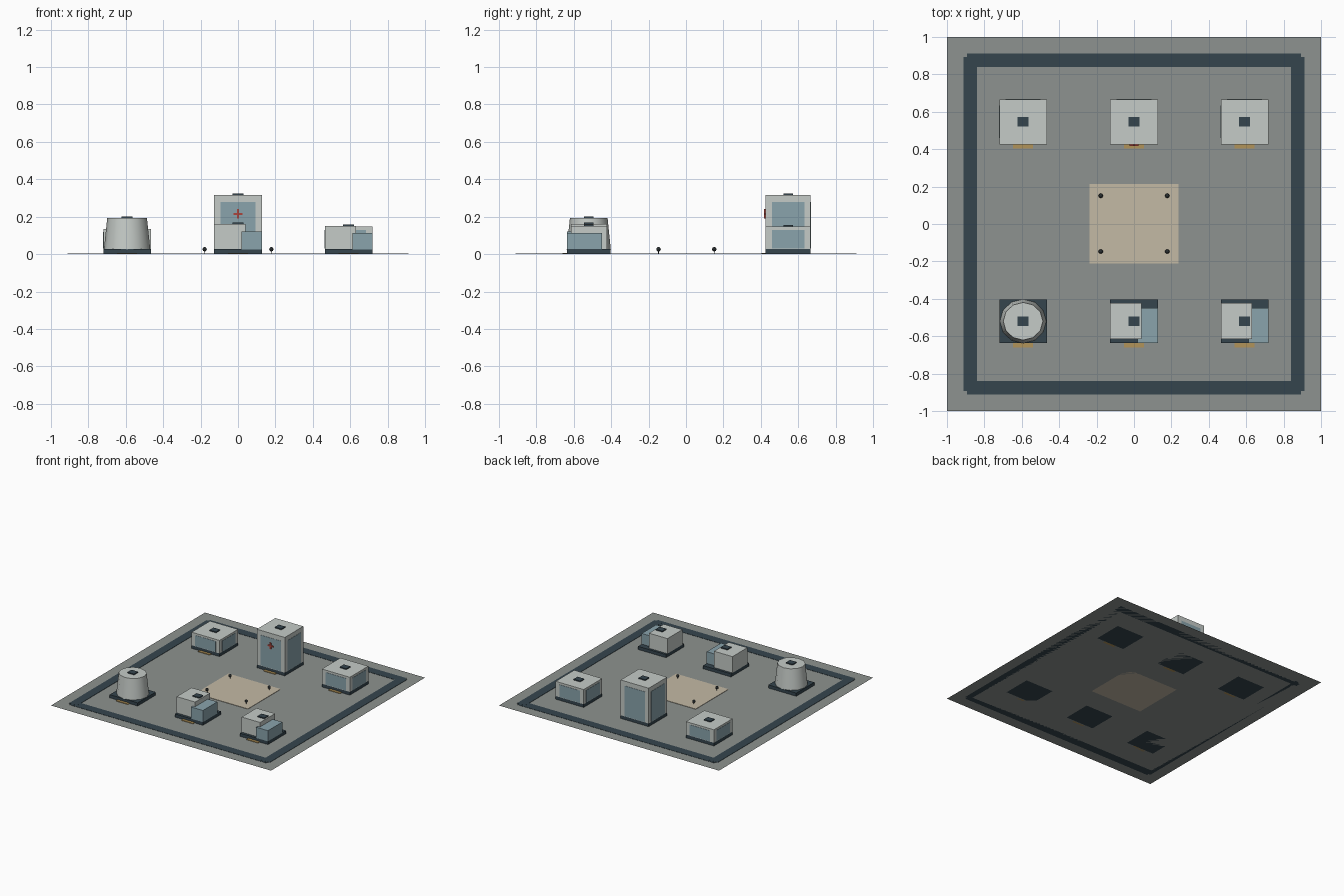
import bpy, bmesh, math
from mathutils import Matrix

if "Cube" in bpy.data.objects:
    bpy.data.objects.remove(bpy.data.objects["Cube"])


def material(name, r, g, b):
    m = bpy.data.materials.new(name)
    m.diffuse_color = [((c / 255) ** 2.2) for c in (r, g, b)] + [1]
    m.use_nodes = True
    m.node_tree.nodes["Principled BSDF"].inputs["Base Color"].default_value = m.diffuse_color
    return m


GROUND = material("ground_grey", 140, 145, 142)
DARK = material("dark_slate", 56, 71, 79)
WALL = material("pale_wall", 196, 202, 198)
GLASS = material("blue_glass", 136, 162, 171)
SAND = material("sand", 194, 184, 163)
TAN = material("tan", 176, 146, 90)
RED = material("red", 170, 70, 62)
BLACK = material("lamp_dark", 45, 50, 52)


def finish(name, bm, mat):
    me = bpy.data.meshes.new(name)
    bm.to_mesh(me)
    bm.free()
    me.materials.append(mat)
    ob = bpy.data.objects.new(name, me)
    bpy.context.collection.objects.link(ob)
    return ob


def box(name, x0, x1, y0, y1, z0, z1, mat):
    bm = bmesh.new()
    bmesh.ops.create_cube(bm, size=1, matrix=Matrix.Translation(
        ((x0 + x1) / 2, (y0 + y1) / 2, (z0 + z1) / 2))
        @ Matrix.Diagonal((x1 - x0, y1 - y0, z1 - z0, 1)))
    return finish(name, bm, mat)


def cone(name, x, y, z0, z1, r0, r1, sides, mat, sy=1):
    bm = bmesh.new()
    bmesh.ops.create_cone(bm, cap_ends=True, segments=sides, radius1=r0, radius2=r1,
                          depth=z1 - z0, matrix=Matrix.Translation((x, y, (z0 + z1) / 2))
                          @ Matrix.Diagonal((1, sy, 1, 1)))
    return finish(name, bm, mat)


# Ground sheet
bm = bmesh.new()
bmesh.ops.create_grid(bm, x_segments=1, y_segments=1, size=1)
finish("ground", bm, GROUND)

# Perimeter road strips and central plaza
for s in (-1, 1):
    c = s * 0.875
    box("road_x", -0.893, 0.893, c - 0.036, c + 0.036, 0, 0.002, DARK)
    box("road_y", c - 0.036, c + 0.036, -0.893, 0.893, 0, 0.0025, DARK)
box("plaza", -0.238, 0.238, -0.212, 0.215, 0, 0.003, SAND)

# Plaza lamps
for x in (-0.178, 0.178):
    for y in (-0.147, 0.151):
        cone("lamp_post", x, y, 0, 0.02, 0.002, 0.002, 6, BLACK)
        bm = bmesh.new()
        bmesh.ops.create_uvsphere(bm, u_segments=10, v_segments=6, radius=0.012,
                                  matrix=Matrix.Translation((x, y, 0.026)))
        finish("lamp_head", bm, BLACK)

HX, BASE = 0.127, 0.026


def plot(x, y, hy, roof):
    """Plinth, doorstep and roof vent shared by every building."""
    box("plinth", x - HX, x + HX, y - hy, y + hy, 0, BASE, DARK)
    box("doorstep", x - 0.053, x + 0.053, y - hy - 0.022, y - hy, 0, 0.005, TAN)
    box("roof_vent", x - 0.03, x + 0.03, y - 0.026, y + 0.026, roof, roof + 0.008, DARK)


# Back row: blocks with a glass panel on each side
BY, BH = 0.546, 0.12
for x, top in ((-0.593, 0.133), (0, 0.316), (0.591, 0.147)):
    plot(x, BY, BH, top)
    box("block_walls", x - HX, x + HX, BY - BH, BY + BH, BASE, top, WALL)
    pt = top * 0.88
    for s in (-1, 1):
        fx, fy = x + s * HX, BY + s * BH
        box("glass_panel_y", x - 0.093, x + 0.093, fy - 0.002, fy + 0.002, 0.029, pt, GLASS)
        box("glass_panel_x", fx - 0.002, fx + 0.002, BY - 0.087, BY + 0.087, 0.029, pt, GLASS)

# Red cross on the tall block
cy = BY - BH
box("cross_upright", -0.006, 0.006, cy - 0.009, cy, 0.19, 0.24, RED)
box("cross_bar", -0.025, 0.025, cy - 0.0085, cy, 0.209, 0.221, RED)

# Front row: tapered tower
FY, FH = -0.52, 0.117
plot(-0.593, FY, FH, 0.194)
tower = cone("tapered_tower", -0.593, FY, BASE, 0.194, 0.124, 0.106, 12, WALL, 0.95)
bpy.context.view_layer.objects.active = tower
tower.select_set(True)
bpy.ops.object.shade_smooth_by_angle(angle=math.radians(40))

# Front row: houses with a glazed wing
for x, top, wing in ((0, 0.16, 0.122), (0.591, 0.15, 0.114)):
    plot(x, FY, FH, top)
    box("house_walls", x - HX, x + 0.041, -0.615, -0.422, BASE, top, WALL)
    box("house_wing", x + 0.02, x + HX, -0.637, -0.45, BASE, wing, GLASS)
